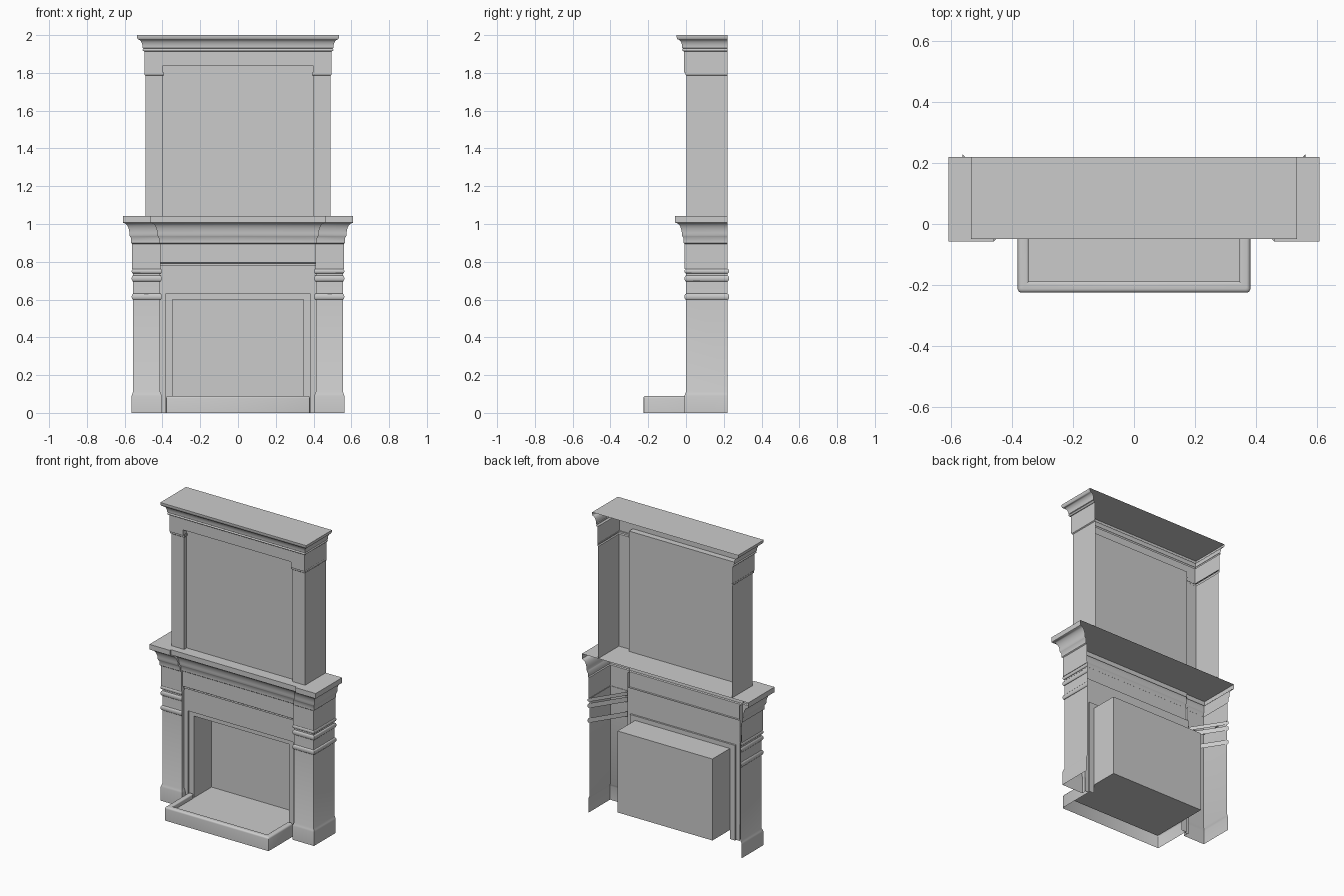
import bpy
import math

cube = bpy.data.objects.get("Cube")
if cube:
    bpy.data.objects.remove(cube, do_unlink=True)

# One plain stone colour
stone = bpy.data.materials.new("stone_grey")
stone.use_nodes = True
GREY = (0.6, 0.6, 0.6, 1)
stone.diffuse_color = GREY
stone.node_tree.nodes["Principled BSDF"].inputs["Base Color"].default_value = GREY


def half_object(name, verts, faces, smooth=False):
    """Make the -x half of a part and mirror it."""
    mesh = bpy.data.meshes.new(name)
    mesh.from_pydata(verts, [], faces)
    mesh.materials.append(stone)
    obj = bpy.data.objects.new(name, mesh)
    bpy.context.collection.objects.link(obj)
    mod = obj.modifiers.new("Mirror", 'MIRROR')
    mod.merge_threshold = 0.0005
    if smooth:
        bpy.ops.object.select_all(action='DESELECT')
        obj.select_set(True)
        bpy.context.view_layer.objects.active = obj
        bpy.ops.object.shade_smooth_by_angle(angle=math.radians(35))
    return obj


def sweep(name, path, profile, closed=False, smooth=True):
    """Sweep (offset, z) profile along plan points (x, y, mitre x, mitre y)."""
    n, m = len(profile), len(path)
    verts = [(x + dx * d, y + dy * d, z) for x, y, dx, dy in path for d, z in profile]
    faces = []
    for i in range(m if closed else m - 1):
        j = (i + 1) % m
        for k in range(n - 1):
            faces.append((i * n + k, j * n + k, j * n + k + 1, i * n + k + 1))
    return half_object(name, verts, faces, smooth)


def plate(name, x0, x1, y0, y1, z0, z1):
    """Flat rectangle; one of the three extents is zero."""
    if z0 == z1:
        v = [(x0, y0, z0), (x1, y0, z0), (x1, y1, z0), (x0, y1, z0)]
    elif y0 == y1:
        v = [(x0, y0, z0), (x1, y0, z0), (x1, y0, z1), (x0, y0, z1)]
    else:
        v = [(x0, y1, z0), (x0, y0, z0), (x0, y0, z1), (x0, y1, z1)]
    return half_object(name, v, [(0, 1, 2, 3)])


def arch(name, outer, inner, y):
    """Flat face with a rectangular opening; outer and inner are (half width, top)."""
    (ox, oz), (ix, iz) = outer, inner
    v = [(-ox, y, 0), (-ix, y, 0), (-ix, y, iz), (0, y, iz), (0, y, oz), (-ox, y, oz)]
    return half_object(name, v, [(0, 1, 2, 5), (2, 3, 4, 5)])


def post_path(outer, inner, front, back_in):
    """Outer side, front and inner return of a pilaster."""
    return [(-outer, BACK, -1, 0), (-outer, front, -1, -1),
            (-inner, front, 1, -1), (-inner, back_in, 1, 0)]


def arc(d, z, rd, rz, a0, a1, steps=6):
    """Rounded piece of a profile."""
    out = []
    for i in range(steps + 1):
        a = math.radians(a0 + (a1 - a0) * i / steps)
        out.append((d + rd * math.cos(a), z + rz * math.sin(a)))
    return out


BACK, WALL = 0.22, 0.025

# Lower pilasters with plinths
sweep("lower_pilaster", post_path(0.555, 0.412, 0.0, WALL),
      [(0.008, 0), (0.008, 0.09), (0.005, 0.1), (0, 0.112), (0, 0.77)])

# Rounded bands around the pilasters, closed by a diagonal behind
band_path = [(-0.555, BACK, -1, 1), (-0.555, 0, -1, -1), (-0.412, 0, 1, -1)]
for label, z, rz in (("low", 0.615, 0.016), ("middle", 0.712, 0.016), ("top", 0.75, 0.012)):
    sweep(label + "_band", band_path, arc(0.0, z, 0.008, rz, -90, 90, 8), closed=True)

# Surround of the fire opening and its stepped inner frame
arch("surround", (0.412, 0.8), (0.385, 0.63), WALL)
arch("inner_frame", (0.385, 0.63), (0.348, 0.6), WALL + 0.012)
plate("frame_side", -0.385, -0.385, WALL, WALL + 0.012, 0, 0.63)
plate("frame_head", -0.385, 0, WALL, WALL + 0.012, 0.63, 0.63)

# Firebox
FRAME = WALL + 0.012
plate("firebox_side", -0.348, -0.348, FRAME, BACK, 0.06, 0.6)
plate("firebox_back", -0.348, 0, BACK, BACK, 0.06, 0.6)
plate("firebox_top", -0.348, 0, FRAME, BACK, 0.6, 0.6)
plate("firebox_floor", -0.348, 0, -0.19, BACK, 0.06, 0.06)

# Hearth kerb with rounded top
sweep("hearth_kerb",
      [(-0.382, WALL, -1, 0), (-0.382, -0.215, -1, -0.6),
       (-0.379, -0.222, -0.9, -0.9), (-0.372, -0.225, -0.6, -1), (0, -0.225, 0, -1)],
      [(0, 0)] + arc(-0.012, 0.078, 0.012, 0.012, 0, 90, 4)
      + arc(-0.028, 0.082, 0.008, 0.008, 90, 180, 4) + [(-0.036, 0.06)])

# Mantel: end blocks slightly proud of the middle run
mantel_top = ([(0, 0.895), (0.006, 0.9), (0.006, 0.925), (0.012, 0.935)]
              + arc(0.045, 0.94, 0.031, 0.065, 180, 90, 8)
              + [(0.05, 1.008), (0.05, 1.042)])
mantel_path = [(-0.56, BACK, -1, 0), (-0.56, -0.007, -1, -1),
               (-0.41, -0.007, -1, -1), (-0.41, 0.005, -1, -1), (0, 0.005, 0, -1)]
sweep("mantel_moulding", mantel_path, mantel_top)
sweep("mantel_end_block", post_path(0.56, 0.41, -0.007, WALL),
      [(-0.01, 0.762), (0, 0.762), (0, 0.895)])
sweep("mantel_frieze", [(-0.41, 0.005, 0, -1), (0, 0.005, 0, -1)],
      [(-0.02, 0.78), (-0.008, 0.78), (-0.008, 0.79), (0, 0.795), (0, 0.895)])
plate("mantel_shelf_end", -0.61, -0.46, -0.057, BACK, 1.042, 1.042)
plate("mantel_shelf", -0.46, 0, -0.045, BACK, 1.042, 1.042)

# Upper pilasters and recessed panel
sweep("upper_pilaster", post_path(0.49, 0.397, 0.003, 0.03),
      [(0, 1.042), (0, 1.785), (0.006, 1.79), (0.006, 1.802)])
plate("overmantel_panel", -0.397, 0, 0.03, 0.03, 1.042, 1.84)

# Upper frieze, its end blocks and the crowning cornice
sweep("upper_end_block", post_path(0.495, 0.397, -0.01, 0.03),
      [(-0.008, 1.802), (0, 1.802), (0, 1.84)])
sweep("upper_frieze_and_cornice",
      [(-0.495, BACK, -1, 0), (-0.495, -0.01, -1, -1), (0, -0.01, 0, -1)],
      [(0, 1.84), (0, 1.915)] + arc(0, 1.922, 0.01, 0.008, -80, 60, 5)
      + arc(0.034, 1.932, 0.024, 0.045, 180, 90, 7)
      + [(0.037, 1.98), (0.04, 1.99), (0.04, 2.0)])
plate("frieze_soffit", -0.397, 0, -0.01, 0.03, 1.84, 1.84)
plate("cornice_top", -0.535, 0, -0.05, BACK, 2.0, 2.0)
